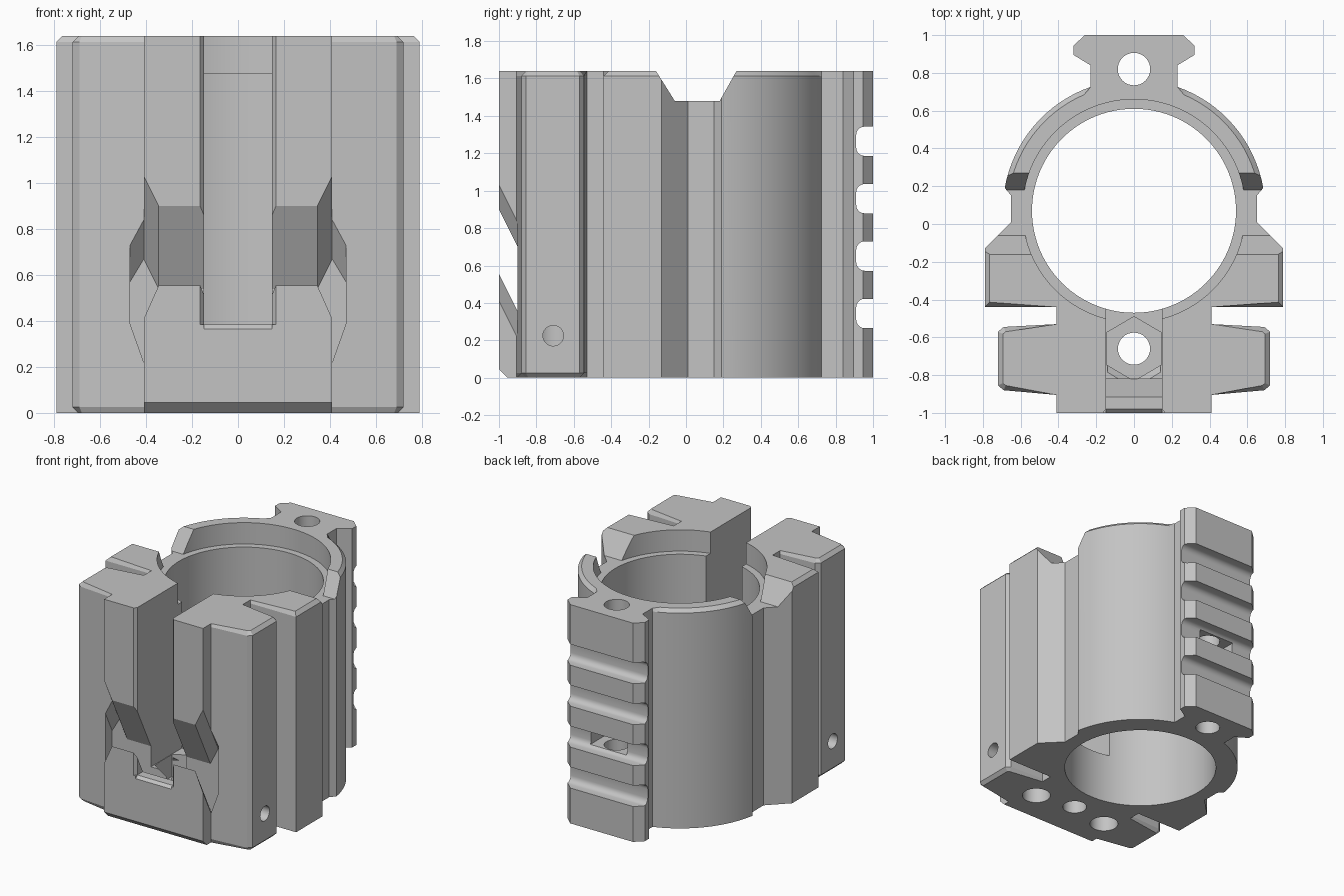
import bpy, bmesh
from math import cos, sin, pi, radians, hypot
from mathutils import Vector

if "Cube" in bpy.data.objects:
    bpy.data.objects.remove(bpy.data.objects["Cube"])

H = 1.64          # overall height
CY = 0.07         # bore centre in y
R_OUT = 0.695     # barrel outer radius

grey = bpy.data.materials.new("mid grey")
grey.use_nodes = True
grey.diffuse_color = (0.55, 0.55, 0.55, 1)
grey.node_tree.nodes["Principled BSDF"].inputs["Base Color"].default_value = (0.55, 0.55, 0.55, 1)


def add_prism(bm, ring, vec):
    """Sweep a closed ring of 3D points along a vector."""
    base = [bm.verts.new(p) for p in ring]
    top = [bm.verts.new(Vector(p) + Vector(vec)) for p in ring]
    bm.faces.new(base)
    bm.faces.new(top)
    n = len(base)
    for i in range(n):
        j = (i + 1) % n
        bm.faces.new((base[i], base[j], top[j], top[i]))


def make_object(name, bm):
    bmesh.ops.recalc_face_normals(bm, faces=bm.faces[:])
    mesh = bpy.data.meshes.new(name)
    bm.to_mesh(mesh)
    bm.free()
    mesh.materials.append(grey)
    ob = bpy.data.objects.new(name, mesh)
    bpy.context.collection.objects.link(ob)
    return ob


def mirrored(half):
    return half + [(-x, y) for x, y in reversed(half)]


def at_z(points, z):
    return [(x, y, z) for x, y in points]


def circle(cx, cy, r, n):
    return [(cx + r * cos(2 * pi * i / n), cy + r * sin(2 * pi * i / n)) for i in range(n)]


# Body: half outline from front to back rail, mirrored and extruded
arc = [(R_OUT * cos(radians(a)), CY + R_OUT * sin(radians(a)))
       for a in [10 + 60.6 * i / 16 for i in range(17)]]
front = [(0.41, -1), (0.41, -0.905)]
fin = [(0.69, -0.88), (0.72, -0.855), (0.72, -0.57), (0.69, -0.545)]
wing = [(0.41, -0.53), (0.41, -0.44), (0.79, -0.44), (0.79, -0.13), (0.65, 0.01), (0.65, 0.15)]
rail = [(0.23, 0.84), (0.32, 0.895), (0.32, 0.945), (0.26, 1)]
bm = bmesh.new()
add_prism(bm, at_z(mirrored(front + fin + wing + arc + rail), 0), (0, 0, H))
bmesh.ops.recalc_face_normals(bm, faces=bm.faces[:])


def chamfer(rule, z, size):
    """Bevel the outline edges at height z whose midpoint satisfies the rule."""
    chosen = []
    for e in bm.edges:
        a, b = (v.co for v in e.verts)
        m = (a + b) / 2
        if abs(a.z - z) < 1e-4 and abs(b.z - z) < 1e-4 and rule(abs(m.x), m.y):
            chosen.append(e)
    bmesh.ops.bevel(bm, geom=chosen, offset=size, segments=1, affect='EDGES')


def is_arc(x, y):
    return y > 0.19 and x > 0.23 and abs(hypot(x, y - CY) - R_OUT) < 0.01


chamfer(lambda x, y: (x > 0.42 and y < -0.15) or is_arc(x, y), H, 0.026)
chamfer(lambda x, y: x > 0.42 and y < -0.5, 0, 0.025)
chamfer(lambda x, y: y < -0.99, 0, 0.045)
body = make_object("mount_body", bm)

cutters = []


def cut(name, *prisms):
    bm = bmesh.new()
    for ring, vec in prisms:
        add_prism(bm, ring, vec)
    ob = make_object(name, bm)
    ob.hide_render = True
    cutters.append(ob)


def across(points, half):
    """Prism from a y-z profile, spanning x symmetrically."""
    return [(-half, y, z) for y, z in points], (2 * half, 0, 0)


# Main bore and the stepped recess at its mouth
cut("bore", (at_z(circle(0, CY, 0.54, 96), -0.1), (0, 0, 2)))
cut("mouth_recess", (at_z(circle(0, CY, 0.59, 96), 1.48), (0, 0, 0.4)))

# Sloped notch across both sides of the rim
cut("rim_notch", across([(-0.223, 1.74), (-0.06, 1.48), (0.18, 1.48), (0.326, 1.74)], 1))

# Central front slot with chamfered mouth and sill
slot = mirrored([(0.18, -1.02), (0.165, -1), (0.148, -0.98), (0.148, -0.3)])
cut("front_slot", (at_z(slot, 0.385), (0, 0, 1.5)))
cut("slot_sill", across([(-1.02, 0.345), (-0.978, 0.387), (-0.978, 0.5), (-1.02, 0.5)], 0.148))

# Hexagonal nut pocket in the slot floor, and its bolt hole
hexagon = [(0, -0.83), (0.145, -0.745), (0.145, -0.575), (0, -0.49), (-0.145, -0.575), (-0.145, -0.745)]
cut("nut_pocket", (at_z(hexagon, 0.22), (0, 0, 0.3)))
cut("nut_pocket_lip", ([(-0.14, -0.79, 0.39), (0, -0.875, 0.39), (0.14, -0.79, 0.39),
                        (0.14, -0.6, 0.39), (-0.14, -0.6, 0.39)], (0, 0.05, -0.05)))
cut("bolt_hole", (at_z(circle(0, -0.66, 0.085, 32), -0.1), (0, 0, 0.5)))

# Slanted flared recess through the front
flare = mirrored([(0.345, 0.555), (0.41, 0.41), (0.47, 0.59), (0.47, 0.93), (0.41, 1.03), (0.345, 0.9)])
cut("slanted_recess", ([(x, -1.1, z + 0.2) for x, z in flare], (0, 0.28, -0.56)))

# Blind holes underneath and pin holes in the fin sides
for side, label in ((1, "left"), (-1, "right")):
    cut(label + "_base_hole", (at_z(circle(side * 0.315, -0.71, 0.1, 32), -0.1), (0, 0, 0.5)))
    cut(label + "_pin_hole", ([(side * 0.8, y, z) for y, z in circle(-0.71, 0.225, 0.055, 24)],
                              (-side * 0.45, 0, 0)))

# Back rail: vertical hole, rounded cross grooves and nut pocket
cut("rail_hole", (at_z(circle(0, 0.82, 0.086, 32), -0.1), (0, 0, 2)))
grooves = []
for i in range(4):
    low, r = 0.265 + i * 0.307, 0.045
    high = low + 0.157
    corner = [(r * (1 - sin(t)), r * (1 - cos(t))) for t in [pi / 2 * k / 5 for k in range(6)]]
    profile = [(1.1, low)] + [(0.91 + dy, low + dz) for dy, dz in corner]
    profile += [(0.91 + dy, high - dz) for dy, dz in reversed(corner)] + [(1.1, high)]
    grooves.append(across(profile, 0.5))
cut("rail_grooves", *grooves)
cut("rail_pocket", across([(0.75, 0.59), (0.95, 0.59), (0.95, 0.71), (0.75, 0.71)], 0.15))

# Apply all cuts, then drop the cutters
for c in cutters:
    mod = body.modifiers.new(c.name, 'BOOLEAN')
    mod.operation = 'DIFFERENCE'
    mod.solver = 'EXACT'
    mod.object = c
deps = bpy.context.evaluated_depsgraph_get()
result = bpy.data.meshes.new_from_object(body.evaluated_get(deps))
body.modifiers.clear()
body.data = result
result.materials.clear()
result.materials.append(grey)
for p in result.polygons:
    p.material_index = 0
for c in cutters:
    bpy.data.objects.remove(c)

# Smooth the round walls, keep machined edges crisp
bpy.ops.object.select_all(action='DESELECT')
body.select_set(True)
bpy.context.view_layer.objects.active = body
bpy.ops.object.shade_smooth_by_angle(angle=radians(25))
